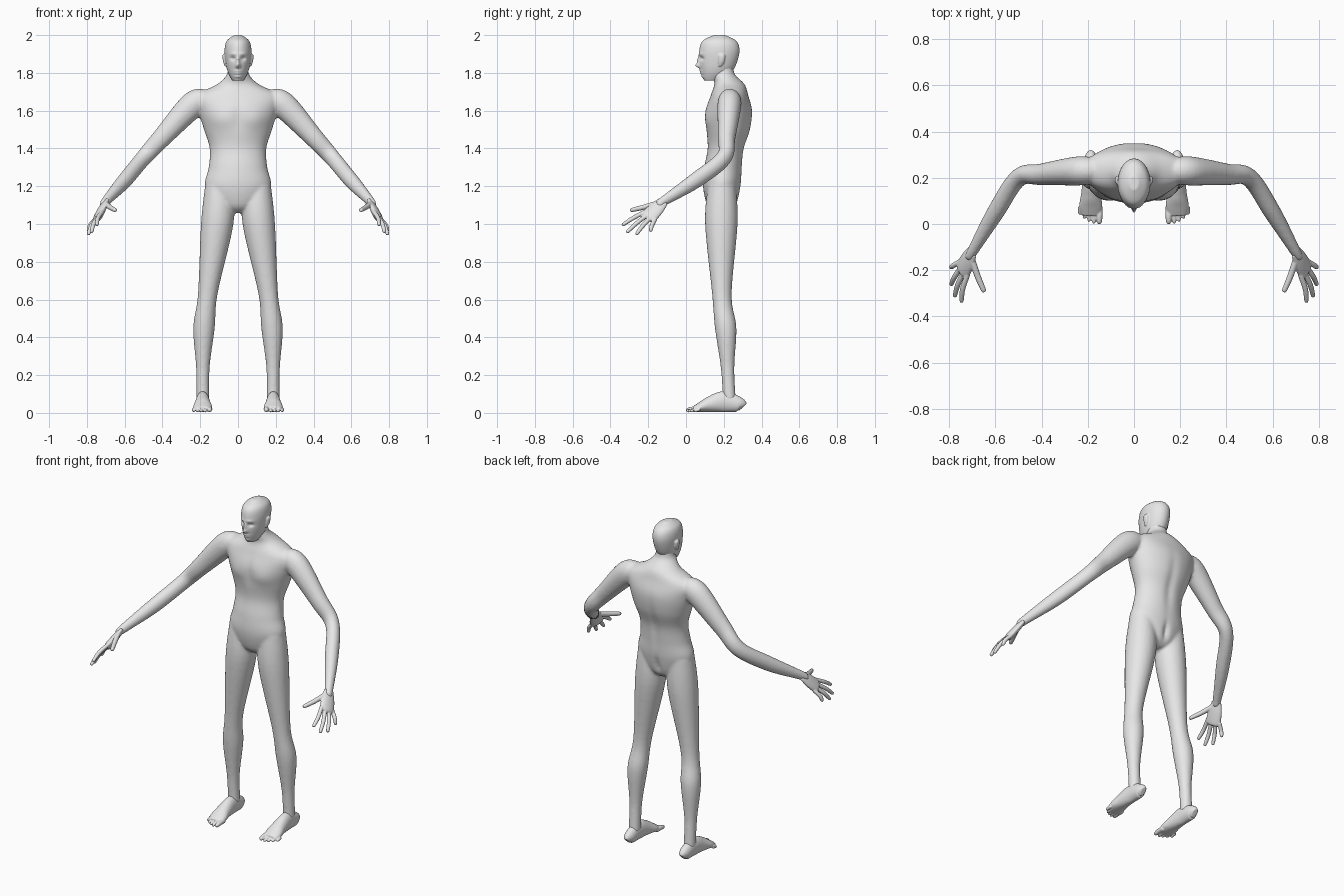
import bpy, bmesh, math
from mathutils import Vector
from mathutils.geometry import interpolate_bezier

if "Cube" in bpy.data.objects:
    bpy.data.objects.remove(bpy.data.objects["Cube"])

GREY = (0.8, 0.8, 0.8, 1)
skin = bpy.data.materials.new("pale_grey_skin")
skin.use_nodes = True
skin.diffuse_color = GREY
skin.node_tree.nodes["Principled BSDF"].inputs["Base Color"].default_value = GREY

RIGHTWARD, UPWARD = Vector((1, 0, 0)), Vector((0, 0, 1))
SIDES = {"left": 1, "right": -1}


def ease(low, high, value):
    """Smooth step from zero at low to one at high."""
    t = min(max((value - low) / (high - low), 0), 1)
    return t * t * (3 - t - t)


def smooth_path(stations, steps):
    """Pass a smooth curve through stations of (centre, half width, half depth)."""
    centres = [Vector(centre) for centre, width, depth in stations]
    sizes = [Vector((width, depth, 0)) for centre, width, depth in stations]

    def through(points):
        last = len(points) - 1
        slopes = [(points[min(i + 1, last)] - points[max(i - 1, 0)]) / 6 for i in range(last + 1)]
        curve = [points[0]]
        for i in range(last):
            curve += interpolate_bezier(points[i], points[i] + slopes[i],
                                        points[i + 1] - slopes[i + 1], points[i + 1], steps)[1:]
        return curve

    return through(centres), through(sizes)


def loft(bm, stations, across=None, mirror=1, sides=28, steps=8):
    """Skin elliptical rings: level rings, or square to the path if across is given."""
    centres, sizes = smooth_path(stations, steps)
    last = len(centres) - 1
    rings = []
    for i, (centre, size) in enumerate(zip(centres, sizes)):
        u, v = RIGHTWARD, UPWARD.cross(RIGHTWARD)
        if across:
            along = (centres[min(i + 1, last)] - centres[max(i - 1, 0)]).normalized()
            u = (across - along * across.dot(along)).normalized()
            v = along.cross(u)
        ring = []
        for k in range(sides):
            angle = math.tau * k / sides
            point = centre + u * size.x * math.cos(angle) + v * size.y * math.sin(angle)
            point.x *= mirror
            ring.append(bm.verts.new(point))
        rings.append(ring)
    for lower, upper in zip(rings, rings[1:]):
        for k in range(sides):
            bm.faces.new((lower[k], lower[k - 1], upper[k - 1], upper[k]))
    bm.faces.new(rings[0])
    bm.faces.new(rings[-1])


def limb(bm, joints, across, mirror, flat=1):
    """Loft through (joint, radius) pairs with one depth to width ratio."""
    loft(bm, [(joint, radius, radius * flat) for joint, radius in joints], across, mirror)


def digit(bm, base, middle, tip, radius, across, mirror):
    """Finger or toe with a round tip."""
    base, middle, tip = Vector(base), Vector(middle), Vector(tip)
    pad = tip + (middle - tip).normalized() * radius * 0.7
    limb(bm, [(base, radius), (middle, radius), (pad, radius * 0.8), (tip, radius * 0.3)],
         across, mirror)


def bump(bm, x, z, amount, wide, tall, middle, facing=-1):
    """Raise, or sink if negative, a soft mirrored swelling on the front or back."""
    for vert in bm.verts:
        depth = (vert.co.y - middle) * facing
        if depth > 0:
            dx, dz = (abs(vert.co.x) - x) / wide, (vert.co.z - z) / tall
            vert.co.y += facing * amount * ease(0, 0.04, depth) * math.exp(-dx * dx - dz * dz)


def finish(bm, name, voxel, smoothing):
    """Fuse the lofts of one part into a single smooth skin."""
    bmesh.ops.recalc_face_normals(bm, faces=bm.faces)
    mesh = bpy.data.meshes.new(name)
    bm.to_mesh(mesh)
    bm.free()
    mesh.materials.append(skin)
    part = bpy.data.objects.new(name, mesh)
    bpy.context.collection.objects.link(part)
    fuse = part.modifiers.new("fuse", 'REMESH')
    fuse.mode = 'VOXEL'
    fuse.voxel_size = voxel
    fuse.use_smooth_shade = True
    soften = part.modifiers.new("soften", 'SMOOTH')
    soften.factor = 0.5
    soften.iterations = smoothing


# Trunk: half widths every tenth of the height, with the chest deeper and further back
bm = bmesh.new()
trunk = [((0, 0.19, 1.06), 0.04, 0.04)]
for i, width in enumerate((0.12, 0.175, 0.155, 0.15, 0.18, 0.21)):
    z = 1.1 + i / 10
    chest = ease(1.2, 1.55, z)
    trunk.append(((0, 0.19 + chest * 0.037, z), width, min(width * 0.65, 0.1 + chest * 0.024)))
# Shoulder slope and neck
trunk += [((0, 0.23, 1.68), 0.22, 0.1), ((0, 0.23, 1.74), 0.11, 0.08),
          ((0, 0.2, 1.79), 0.06, 0.06), ((0, 0.2, 1.84), 0.05, 0.05)]
loft(bm, trunk, sides=64)

# Chest muscles, breastbone, seat cleft and spine groove
bump(bm, 0.09, 1.55, 0.01, 0.06, 0.05, middle=0.2)
bump(bm, 0, 1.58, -0.006, 0.02, 0.08, middle=0.2)
bump(bm, 0, 1.14, -0.016, 0.015, 0.05, middle=0.2, facing=1)
bump(bm, 0, 1.42, -0.01, 0.025, 0.15, middle=0.2, facing=1)

# Legs and arms
WRIST = Vector((0.7, -0.12, 1.12))
LEG = [((0.1, 0.19, 1.2), 0.075), ((0.11, 0.187, 1), 0.086), ((0.16, 0.19, 0.63), 0.052),
       ((0.18, 0.21, 0.45), 0.057), ((0.186, 0.22, 0.24), 0.036), ((0.186, 0.23, 0.07), 0.034)]
ARM = [((0.17, 0.23, 1.65), 0.06), ((0.24, 0.23, 1.63), 0.07), ((0.4, 0.215, 1.46), 0.052),
       ((0.5, 0.2, 1.35), 0.044), ((0.6, 0.05, 1.23), 0.042), (WRIST, 0.026),
       (WRIST + Vector((0.01, -0.02, -0.02)), 0.024)]
for mirror in SIDES.values():
    limb(bm, LEG, None, mirror)
    limb(bm, ARM, UPWARD, mirror, flat=0.9)
finish(bm, "body", voxel=0.008, smoothing=6)

# Head: height, centre and half width; always half as deep again as wide
HEAD = [(1.76, 0.14, 0.03), (1.8, 0.16, 0.052), (1.85, 0.17, 0.065),
        (1.92, 0.177, 0.071), (1.97, 0.177, 0.059), (2, 0.177, 0.02)]
bm = bmesh.new()
loft(bm, [((0, y, z), width, width * 1.5) for z, y, width in HEAD], sides=96, steps=14)
face = 0.16
bump(bm, 0, 1.838, 0.024, 0.012, 0.013, face)      # nose tip
bump(bm, 0, 1.865, 0.014, 0.009, 0.02, face)       # nose bridge
bump(bm, 0.027, 1.876, -0.013, 0.014, 0.01, face)  # eye sockets
bump(bm, 0.025, 1.9, 0.005, 0.02, 0.007, face)     # brow
for z in (1.78, 1.797, 1.81):                      # chin and lips
    bump(bm, 0, z, 0.008, 0.02, 0.006, face)
# Ears
for mirror in SIDES.values():
    limb(bm, [((0.066, 0.18, 1.835), 0.004), ((0.071, 0.187, 1.86), 0.008),
              ((0.073, 0.19, 1.89), 0.009), ((0.072, 0.19, 1.9), 0.005)], None, mirror, flat=2)
finish(bm, "head", voxel=0.004, smoothing=2)

# Hands: palm, four fanned fingers and a thumb, laid out from the wrist
FORWARD = Vector((0.34, -0.65, -0.68)).normalized()
ACROSS = Vector((-0.45, -0.74, 0.5)).normalized()
INWARD = FORWARD.cross(ACROSS)


def hand_point(forward, across=0, inward=0):
    return WRIST + FORWARD * forward + ACROSS * across + INWARD * inward


for name, mirror in SIDES.items():
    bm = bmesh.new()
    limb(bm, [(hand_point(0), 0.03), (hand_point(0.06), 0.043), (hand_point(0.12), 0.045),
              (hand_point(0.135), 0.03)], ACROSS, mirror, flat=0.45)
    for i in range(4):
        knuckle, spread = 0.037 - i / 40, 0.08 - i / 20
        reach = 0.265 - (i - 1) ** 2 / 50
        digit(bm, hand_point(0.11, knuckle),
              hand_point(reach / 2 + 0.06, (knuckle + spread) / 2, -0.008),
              hand_point(reach, spread), 0.0115, ACROSS, mirror)
    digit(bm, hand_point(0.03, 0.02), hand_point(0.08, 0.07, 0.02),
          hand_point(0.13, 0.13, 0.045), 0.0135, UPWARD, mirror)
    finish(bm, name + "_hand", voxel=0.0035, smoothing=2)

# Feet: distance back, height and half width from heel to ball
FOOT = [(0.3, 0.05, 0.014), (0.28, 0.08, 0.03), (0.2, 0.11, 0.035),
        (0.13, 0.085, 0.042), (0.08, 0.055, 0.05), (0.04, 0.03, 0.042)]
for name, mirror in SIDES.items():
    bm = bmesh.new()
    loft(bm, [((0.187, y, height / 2 + 0.004), width, height / 2) for y, height, width in FOOT],
         RIGHTWARD, mirror)
    # Toes step back and shrink away from the big toe
    for i in range(5):
        radius = 0.0095 if i else 0.014
        x = 0.15 + i / 50 + (0.004 if i else 0)
        tip = i * i / 400
        digit(bm, (x, 0.075, 0.02), (x, 0.04 + tip / 2, radius + 0.006), (x, tip, radius),
              radius, RIGHTWARD, mirror)
    finish(bm, name + "_foot", voxel=0.0035, smoothing=2)
